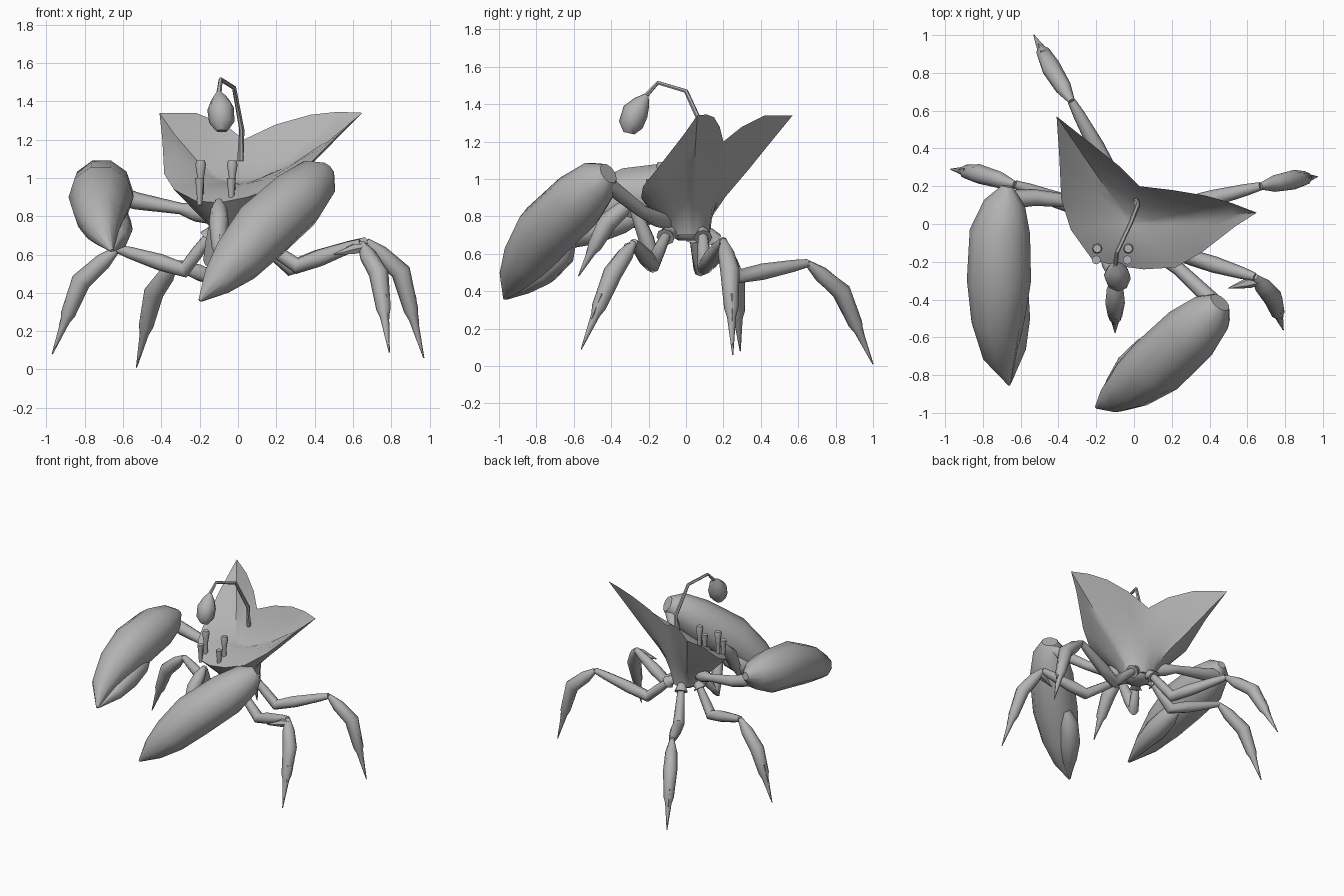
import bpy, bmesh, math
from mathutils import Vector

if "Cube" in bpy.data.objects:
    bpy.data.objects.remove(bpy.data.objects["Cube"], do_unlink=True)

grey = bpy.data.materials.new("plain grey")
grey.use_nodes = True
GREY = (0.45, 0.45, 0.45, 1)
grey.diffuse_color = GREY
grey.node_tree.nodes["Principled BSDF"].inputs["Base Color"].default_value = GREY


def loft(name, rings, angle=50):
    """Bridge closed rings of equal length into one smooth, capped object."""
    bm = bmesh.new()
    loops = [[bm.verts.new(p) for p in ring] for ring in rings]
    for a, b in zip(loops, loops[1:]):
        n = len(a)
        for i in range(n):
            bm.faces.new((a[i], a[(i + 1) % n], b[(i + 1) % n], b[i]))
    bm.faces.new(reversed(loops[0]))
    bm.faces.new(loops[-1])
    if bm.calc_volume(signed=True) < 0:
        bmesh.ops.reverse_faces(bm, faces=bm.faces)
    me = bpy.data.meshes.new(name)
    bm.to_mesh(me)
    bm.free()
    ob = bpy.data.objects.new(name, me)
    bpy.context.collection.objects.link(ob)
    me.materials.append(grey)
    bpy.ops.object.select_all(action="DESELECT")
    ob.select_set(True)
    bpy.context.view_layer.objects.active = ob
    bpy.ops.object.shade_smooth_by_angle(angle=math.radians(angle))


def tube(name, path, radii, sides=8):
    """Round limb along a path with a radius at each point."""
    pts = [Vector(p) for p in path]
    axis = (pts[-1] - pts[0]).normalized()
    ref = Vector((0, 0, 1)) if abs(axis.z) < 0.8 else Vector((0, 1, 0))
    rings = []
    for i, (p, r) in enumerate(zip(pts, radii)):
        t = (pts[min(i + 1, len(pts) - 1)] - pts[max(i - 1, 0)]).normalized()
        u = t.cross(ref).normalized()
        v = u.cross(t)
        rings.append([p + r * (math.cos(a) * u + math.sin(a) * v)
                      for a in (2 * math.pi * k / sides for k in range(sides))])
    loft(name, rings)


# Two-lobed shell: the rim narrows to a round stem below and a shallow dish above
rim = [Vector(p) for p in (
    (-.41, .57, 1.34), (-.22, .42, 1.34), (-.07, .30, 1.28), (.03, .20, 1.2),
    (.2, .18, 1.28), (.38, .15, 1.33), (.52, .11, 1.345), (.65, .06, 1.34),
    (.54, -.01, 1.24), (.36, -.15, 1.06), (.22, -.23, .96), (.05, -.24, .9),
    (-.1, -.22, .87), (-.22, -.19, .88), (-.335, -.03, .94), (-.385, .13, 1.02),
    (-.395, .35, 1.2))]


def narrowed_rim(centre, radius, shrink, drop):
    ring = []
    for p in rim:
        arm = Vector((p.x - centre.x, p.y - centre.y, 0))
        arm.length += (radius - arm.length) * shrink
        ring.append(Vector((centre.x, centre.y, p.z + (centre.z - p.z) * drop)) + arm)
    return ring


stem, dish = Vector((-.02, .02, .7)), Vector((-.02, 0, .97))
steps_out = ((1, 1), (.95, .86), (.78, .68), (.52, .46), (.25, .22), (0, 0))
steps_in = ((.2, .3), (.5, .66), (.8, .92), (1, 1))
loft("shell", [narrowed_rim(stem, .11, s, d) for s, d in steps_out]
     + [narrowed_rim(dish, .01, s, d) for s, d in steps_in])

# Body hub closing the stem
tube("body", [(-.02, .02, z) for z in (.67, .69, .73)], (.06, .09, .11), 12)

# Walking legs: hip, elbow, knee, shin bulge, foot tip
legs = {
    "left_front_leg": ((.06, -.1, .71), (.31, -.18, .54), (.64, -.28, .66), (.735, -.39, .5), (.79, -.56, .09)),
    "left_rear_leg": ((.07, .09, .71), (.27, .1, .53), (.67, .2, .67), (.85, .235, .51), (.97, .25, .06)),
    "right_rear_leg": ((-.05, .13, .7), (-.13, .28, .48), (-.33, .65, .55), (-.44, .83, .4), (-.53, 1, .01)),
    "right_side_leg": ((-.14, .04, .71), (-.28, .08, .52), (-.63, .21, .63), (-.82, .265, .46), (-.97, .29, .08)),
    "right_front_leg": ((-.1, -.1, .71), (-.14, -.17, .57), (-.1, -.29, .88), (-.1, -.42, .77), (-.1, -.575, .48)),
}
for name, path in legs.items():
    hip, elbow, knee, bulge, tip = map(Vector, path)
    hub = Vector((-.03, .01, .74))
    tube(name + "_socket", (hub, hip, hip.lerp(elbow, .12)), (.04, .036, .05))
    tube(name + "_thigh", (hip, hip.lerp(elbow, .5), elbow, elbow.lerp(knee, .35),
                           elbow.lerp(knee, .8), knee),
         (.025, .034, .042, .044, .032, .022))
    tube(name + "_shin", (knee, knee.lerp(bulge, .4), bulge, bulge.lerp(tip, .45),
                          bulge.lerp(tip, .55), tip),
         (.018, .044, .052, .038, .024, .003))
    # Spur on the outer side of the shin
    out = Vector((bulge.x, bulge.y, .3)).normalized() * .022
    tube(name + "_spur", (bulge.lerp(tip, .3) + out, bulge.lerp(tip, .62) + out),
         (.024, .002), 5)
tube("left_front_knee_spur", ((.67, -.3, .64), (.61, -.31, .63), (.5, -.34, .6)),
     (.02, .03, .003), 6)

# Claws: arm, large hand with fixed finger, smaller moving finger
tube("left_arm", ((-.02, -.06, .76), (.14, -.16, .79), (.24, -.24, .83), (.44, -.43, .98)),
     (.04, .045, .036, .045))
tube("right_arm", ((-.06, 0, .78), (-.22, .09, .82), (-.3, .12, .84), (-.53, .14, .88), (-.66, .13, .92)),
     (.036, .048, .03, .045, .05))
finger_radii = (.035, .07, .08, .058, .006)
tube("left_hand", ((.455, -.415, 1.03), (.41, -.47, .99), (.3, -.58, .88), (.12, -.75, .72),
                   (-.01, -.85, .57), (-.11, -.92, .46), (-.2, -.97, .36)),
     (.06, .12, .16, .165, .135, .085, .008), 10)
tube("left_finger", ((.13, -.62, .66), (.07, -.66, .6), (-.02, -.76, .51),
                     (-.1, -.86, .44), (-.19, -.96, .36)), finger_radii)
tube("right_hand", ((-.67, .2, .98), (-.685, .11, .965), (-.71, -.04, .94), (-.715, -.3, .9),
                    (-.72, -.52, .82), (-.71, -.7, .73), (-.66, -.85, .62)),
     (.03, .11, .16, .17, .14, .09, .008), 10)
tube("right_finger", ((-.64, -.25, .8), (-.63, -.34, .78), (-.63, -.5, .73),
                      (-.63, -.66, .68), (-.655, -.84, .62)), finger_radii)

# Paired eye stalks, a tall and a short one on each side
for side, x in (("left", -.03), ("right", -.195)):
    tube(side + "_tall_eye", [(x, -.13, z) for z in (.9, 1, 1.07, 1.09)],
         (.016, .017, .028, .022))
    tube(side + "_short_eye", [(x - .005, -.19, z) for z in (.86, .92, 1)],
         (.013, .016, .024))

# Arched feeler with hanging bulb
tube("feeler", ((.012, .12, 1.09), (.02, .1, 1.25), (-.02, 0, 1.47), (-.09, -.15, 1.515),
                (-.1, -.22, 1.44)), (.018, .014, .012, .011, .014), 6)
tube("feeler_bulb", ((-.1, -.21, 1.45), (-.095, -.235, 1.41), (-.09, -.27, 1.36),
                     (-.085, -.295, 1.29), (-.085, -.305, 1.245)),
     (.012, .045, .07, .066, .03))
